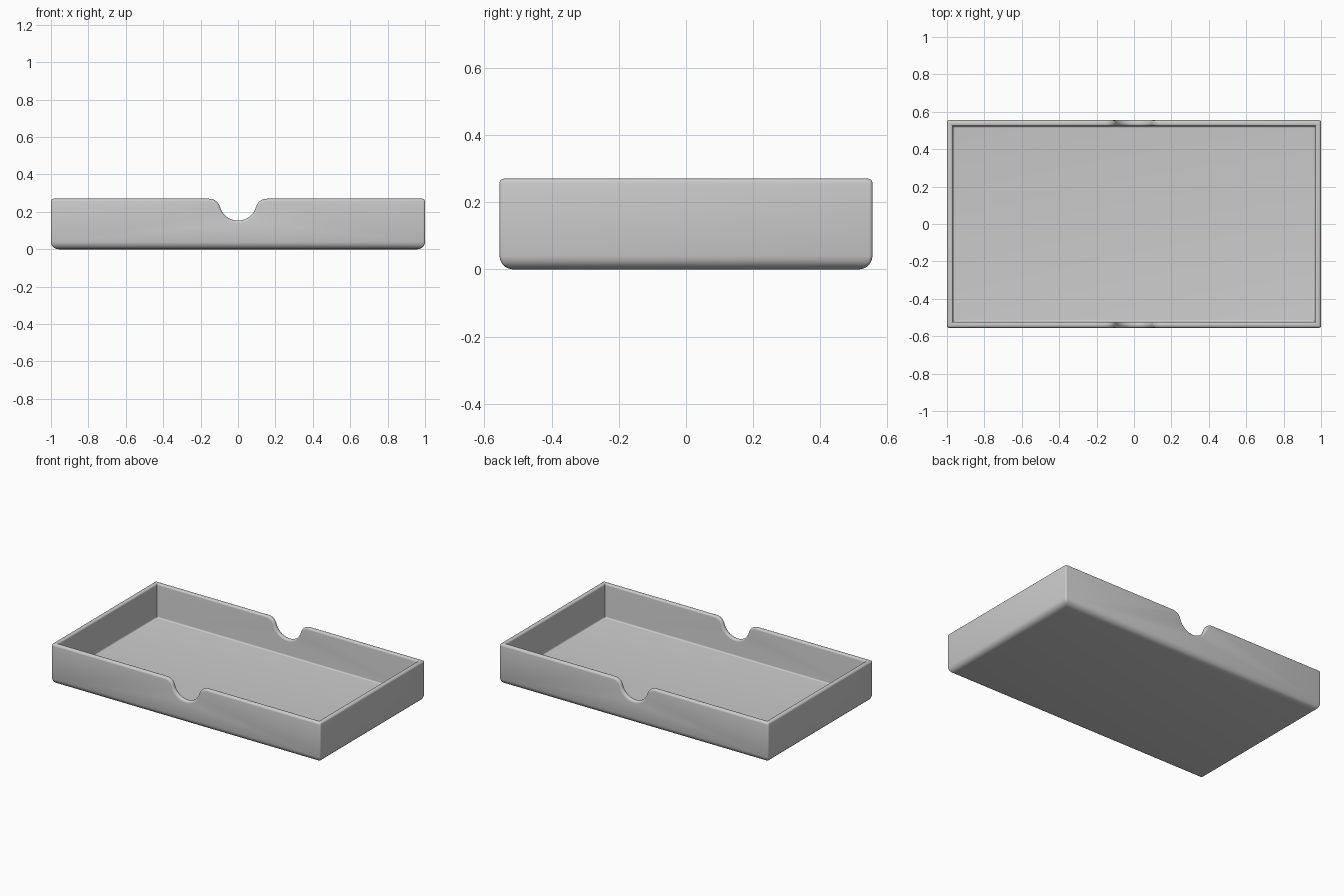
import bpy, bmesh, math

cube = bpy.data.objects.get("Cube")
if cube:
    bpy.data.objects.remove(cube, do_unlink=True)

HX, HY, H = 1.0, 0.555, 0.27      # outer half sizes and height
WALL, FLOOR = 0.032, 0.042        # wall and floor thickness
BEVEL = 0.04

mat = bpy.data.materials.new("grey plastic")
mat.use_nodes = True
grey = (0.6, 0.6, 0.6, 1.0)
mat.diffuse_color = grey
mat.node_tree.nodes["Principled BSDF"].inputs["Base Color"].default_value = grey


def notch_profile(depth=0.117, r=0.1, lip=0.06, steps=10):
    """Thumb notch: a round bottom that flows into a rounded lip on each side."""
    ang = math.acos(1 - depth / (r + lip))
    lip_x = (r + lip) * math.sin(ang)
    half = []
    for i in range(steps + 1):
        a = ang * i / steps
        half.append((r * math.sin(a), H - depth + r * (1 - math.cos(a))))
    for i in range(1, steps + 1):
        a = ang * (1 - i / steps)
        half.append((lip_x - lip * math.sin(a), H - lip * (1 - math.cos(a))))
    return [(-x, z) for x, z in reversed(half[1:])] + half


def rim_ring(hx, hy):
    notch = notch_profile()
    front = [(-hx, -hy, H)] + [(x, -hy, z) for x, z in notch] + [(hx, -hy, H)]
    return front + [(-x, -y, z) for x, y, z in front]


def corners(hx, hy, z):
    return [(-hx, -hy, z), (hx, -hy, z), (hx, hy, z), (-hx, hy, z)]


bm = bmesh.new()
weight = bm.edges.layers.float.new("bevel_weight_edge")


def add(points):
    return [bm.verts.new(p) for p in points]


outer_rim = add(rim_ring(HX, HY))
inner_rim = add(rim_ring(HX - WALL, HY - WALL))
base = add(corners(HX, HY, 0))
floor = add(corners(HX - WALL, HY - WALL, FLOOR))
n = len(outer_rim)
h = n // 2

# Rim that follows both notches
for i in range(n):
    j = (i + 1) % n
    bm.faces.new((outer_rim[i], outer_rim[j], inner_rim[j], inner_rim[i]))

# Walls, underside and floor
for ring, low in ((outer_rim, base), (inner_rim, floor)):
    bm.faces.new(low)
    bm.faces.new([low[0], low[1]] + ring[:h][::-1])
    bm.faces.new([low[2], low[3]] + ring[h:][::-1])
    bm.faces.new((low[1], low[2], ring[h], ring[h - 1]))
    bm.faces.new((low[3], low[0], ring[0], ring[n - 1]))
bmesh.ops.recalc_face_normals(bm, faces=bm.faces)


# Rounding of each kind of edge, as a share of the bevel width
def set_loop(ring, value):
    for i, v in enumerate(ring):
        bm.edges.get((v, ring[(i + 1) % len(ring)]))[weight] = value


set_loop(base, 1.0)
set_loop(outer_rim, 0.35)
set_loop(inner_rim, 0.3)
set_loop(floor, 0.25)
for low, top in zip(base, (0, h - 1, h, n - 1)):
    bm.edges.get((low, outer_rim[top]))[weight] = 0.25

mesh = bpy.data.meshes.new("tray")
bm.to_mesh(mesh)
bm.free()
mesh.materials.append(mat)
tray = bpy.data.objects.new("tray", mesh)
bpy.context.collection.objects.link(tray)

bevel = tray.modifiers.new("rounded edges", "BEVEL")
bevel.limit_method = "WEIGHT"
bevel.width = BEVEL
bevel.segments = 5
bevel.use_clamp_overlap = False

bpy.context.view_layer.objects.active = tray
tray.select_set(True)
bpy.ops.object.modifier_apply(modifier=bevel.name)
bpy.ops.object.shade_smooth_by_angle(angle=math.radians(35))
